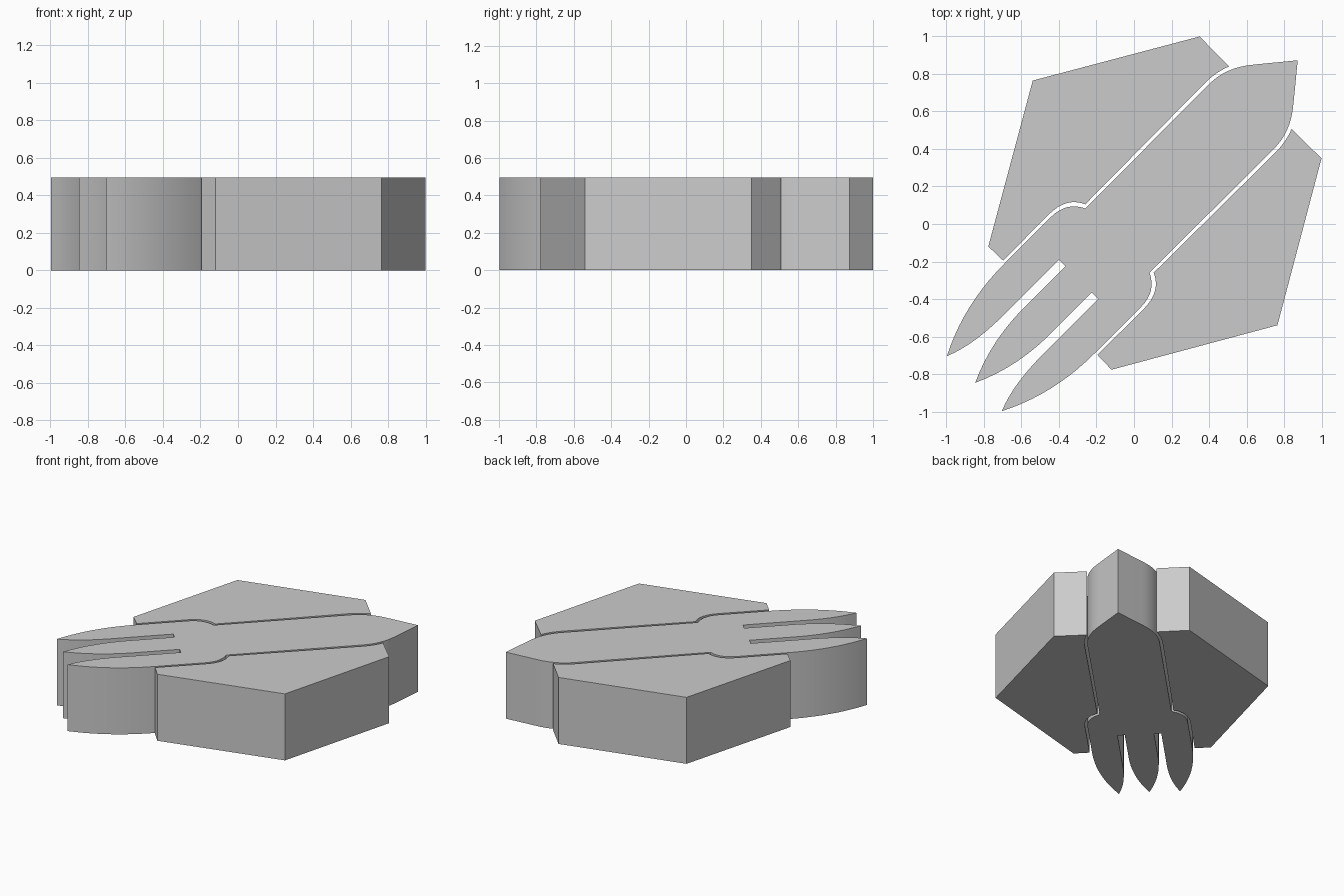
import bpy, bmesh

if "Cube" in bpy.data.objects:
    bpy.data.objects.remove(bpy.data.objects["Cube"])

HEIGHT = 0.495


def bend(a, c, b, n=8):
    """Points of a quadratic curve from a to b, pulled towards c."""
    pts = []
    for i in range(n + 1):
        t = i / n
        pts.append(tuple((1 - t) ** 2 * p + 2 * t * (1 - t) * q + t * t * r
                         for p, q, r in zip(a, c, b)))
    return pts


def flip(pts):
    """Mirror across the diagonal y = x."""
    return [(y, x) for x, y in reversed(pts)]


def slab(name, outline):
    """Extrude a closed outline up from the ground."""
    bm = bmesh.new()
    face = bm.faces.new([bm.verts.new((x, y, 0)) for x, y in outline])
    top = bmesh.ops.extrude_face_region(bm, geom=[face])
    verts = [v for v in top["geom"] if isinstance(v, bmesh.types.BMVert)]
    bmesh.ops.translate(bm, verts=verts, vec=(0, 0, HEIGHT))
    bmesh.ops.recalc_face_normals(bm, faces=bm.faces)
    mesh = bpy.data.meshes.new(name)
    bm.to_mesh(mesh)
    bm.free()
    obj = bpy.data.objects.new(name, mesh)
    bpy.context.collection.objects.link(obj)
    bpy.context.view_layer.objects.active = obj
    obj.select_set(True)
    bpy.ops.object.shade_smooth_by_angle(angle=0.4)
    obj.select_set(False)
    return obj


# Central body: pointed nose, narrow shaft, shoulder and side tine
half = [(0.74, 0.86)]
half += bend((0.64, 0.85), (0.49, 0.838), (0.40, 0.745))
half += bend((-0.26, 0.083), (-0.36, 0.118), (-0.44, 0.04))
half += bend((-0.69, -0.21), (-0.91, -0.43), (-0.998, -0.705), 10)
half += bend((-0.998, -0.705), (-0.84, -0.64), (-0.66, -0.45))[1:]
# Slot between tines, then half of the middle tine
half += [(-0.40, -0.19), (-0.365, -0.225)]
half += bend((-0.56, -0.42), (-0.76, -0.61), (-0.847, -0.847))[:-1]

nose, middle_tip = (0.873, 0.873), (-0.847, -0.847)
slab("forked_body", [nose] + half + [middle_tip] + flip(half))

# Side wings hugging the body with a thin gap
wing = [(0.35, 1.0)]
wing += bend((0.507, 0.84), (0.445, 0.815), (0.385, 0.758))
wing += bend((-0.26, 0.105), (-0.36, 0.145), (-0.455, 0.05))
wing += [(-0.698, -0.195), (-0.777, -0.12), (-0.54, 0.765)]
slab("left_wing", wing)
slab("right_wing", flip(wing))
